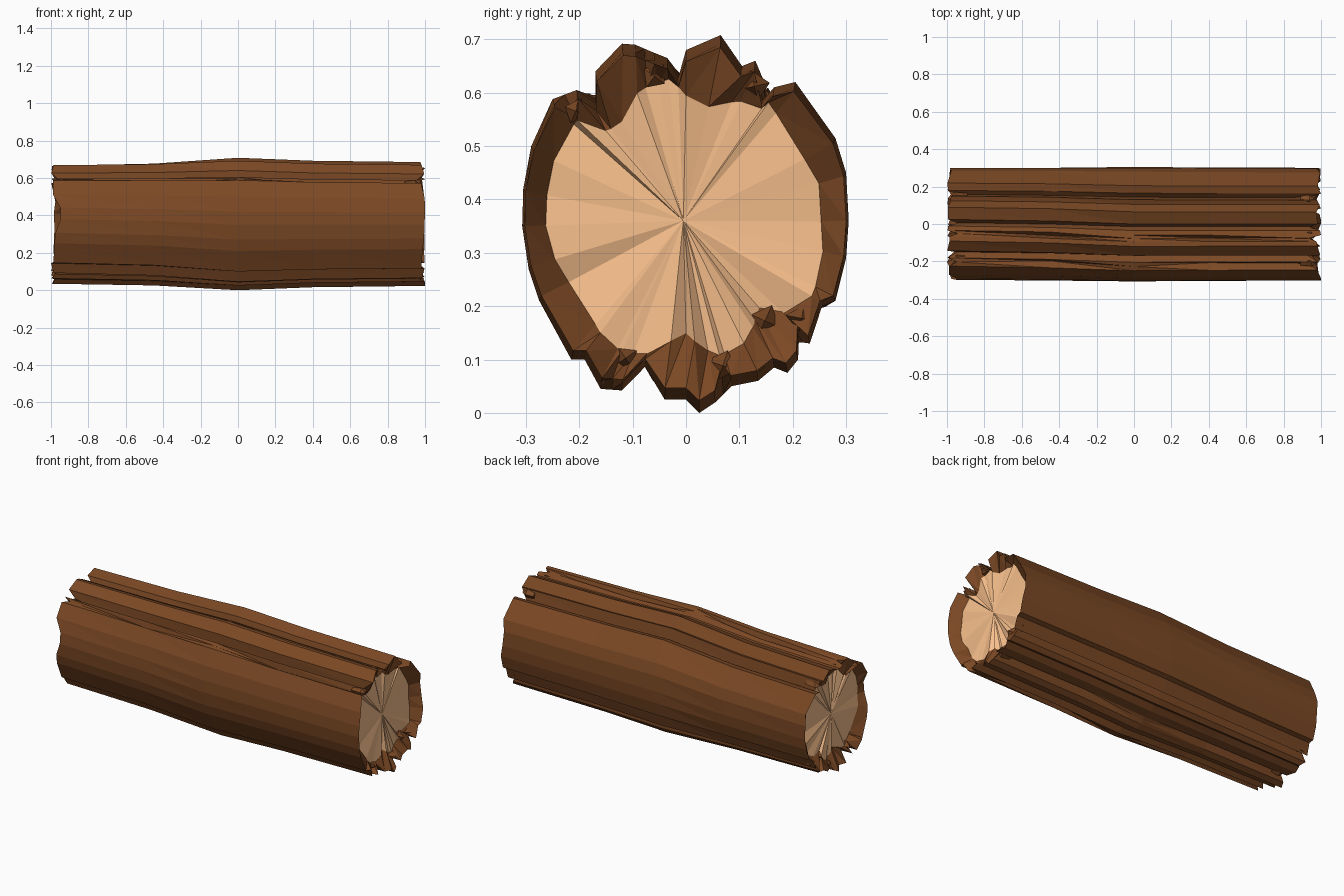
import bpy, bmesh, math, random
from mathutils import Vector

if "Cube" in bpy.data.objects:
    bpy.data.objects.remove(bpy.data.objects["Cube"])
random.seed(4)
CY, CZ = 0.0, 0.355

# Bark outline (y, z), counter-clockwise, with the cracks between plates
OUTER = [(.305, .36), (.30, .45), (.28, .515), (.205, .62), (.165, .61), (.15, .595),
         (.13, .66), (.105, .65), (.065, .708), (.0, .68), (-.015, .64), (-.035, .665),
         (-.06, .675), (-.08, .65), (-.095, .69), (-.12, .692), (-.17, .64), (-.177, .59),
         (-.205, .605), (-.22, .575), (-.25, .588), (-.29, .50), (-.305, .42), (-.307, .35),
         (-.295, .27), (-.275, .21), (-.215, .10), (-.19, .10), (-.16, .045), (-.14, .06),
         (-.12, .042), (-.08, .075), (-.04, .025), (.0, .025), (.025, .0), (.055, .02),
         (.07, .065), (.085, .05), (.135, .06), (.165, .085), (.19, .075), (.21, .10),
         (.222, .165), (.232, .13), (.255, .2), (.28, .21), (.30, .29)]
CRACKS = {5, 10, 13, 17, 19, 29, 31, 36, 42}
# Cracks that run out at the middle, at the right end, at the left end
FADE = {0: {13, 19, 29, 36}, 1: {13, 29}, -1: {19, 13}}
# Edge of the cut wood (y, z)
INNER = [(.255, .37), (.25, .45), (.20, .51), (.155, .60), (.105, .60), (.02, .58),
         (-.03, .645), (-.09, .62), (-.125, .55), (-.155, .54), (-.20, .57), (-.23, .53),
         (-.265, .40), (-.265, .33), (-.19, .20), (-.145, .11), (-.08, .09), (-.055, .11),
         (0, .135), (.06, .09), (.10, .10), (.14, .19), (.21, .17), (.235, .20)]


def polar(p):
    return math.atan2(p[1] - CZ, p[0] - CY) % math.tau, math.hypot(p[0] - CY, p[1] - CZ)


POLAR = sorted(polar(p) for p in INNER)
POLAR = [(POLAR[-1][0] - math.tau, POLAR[-1][1])] + POLAR + [(POLAR[0][0] + math.tau, POLAR[0][1])]


def wood_edge(p):
    a, r_out = polar(p)
    for (a0, r0), (a1, r1) in zip(POLAR, POLAR[1:]):
        if a0 <= a <= a1:
            r = r0 + (r1 - r0) * (a - a0) / max(a1 - a0, 1e-6)
            break
    r = min(r, r_out * .96)
    return CY + r * math.cos(a), CZ + r * math.sin(a)


def place(p, x, rot, sy, sz):
    # twist around the elliptical section, then squash
    u, v = (p[0] - CY) / .305, (p[1] - CZ) / .355
    c, s = math.cos(rot), math.sin(rot)
    return Vector((x, CY + .305 * sy * (u * c - v * s), CZ + .355 * sz * (u * s + v * c)))


def material(name, col):
    m = bpy.data.materials.new(name)
    m.diffuse_color = (*col, 1)
    m.use_nodes = True
    m.node_tree.nodes["Principled BSDF"].inputs["Base Color"].default_value = m.diffuse_color
    return m


BARK = material("bark", (.20, .066, .018))
WOOD = material("cut_wood", (.93, .52, .26))


def finish(bm, name, mat):
    bmesh.ops.recalc_face_normals(bm, faces=bm.faces)
    me = bpy.data.meshes.new(name)
    bm.to_mesh(me)
    bm.free()
    me.materials.append(mat)
    ob = bpy.data.objects.new(name, me)
    bpy.context.collection.objects.link(ob)
    return ob


def bridge(bm, a, b):
    n = len(a)
    for i in range(n):
        j = (i + 1) % n
        bm.faces.new((a[i], a[j], b[j]))
        bm.faces.new((a[i], b[j], b[i]))


# Sections along the log: x, twist, width scale, height scale, crack depth
SECTIONS = [(-1, -.09, .975, .90, .97), (-.45, -.06, .985, .925, .96), (0, 0, 1, 1, .96),
            (.4, 0, .99, .955, .95), (1, 0, .985, .935, .97)]

# Bark shell, with chipped rims folding in to the wood
bm = bmesh.new()
rings, lips = [], {}
for x, rot, sy, sz, depth in SECTIONS:
    ring, lip = [], []
    for i, p in enumerate(OUTER):
        q = p
        if i in FADE.get(x, ()):
            q = [(a + b) / 2 for a, b in zip(OUTER[i - 1], OUTER[i + 1])]
        elif i in CRACKS:
            q = (CY + (p[0] - CY) * depth, CZ + (p[1] - CZ) * depth)
        xx = x
        if abs(x) == 1:
            xx = x * (random.uniform(.93, .95) if i in CRACKS else random.uniform(.975, 1))
            if x < 0 and i in (22, 23):
                xx = -.95
            lip.append(bm.verts.new(place(wood_edge(p), x * random.uniform(.93, .955), rot, sy, sz)))
        ring.append(bm.verts.new(place(q, xx, rot, sy, sz)))
    rings.append(ring)
    if lip:
        lips[x] = lip
for a, b in zip(rings, rings[1:]):
    bridge(bm, a, b)
for x, ring in ((-1, rings[0]), (1, rings[-1])):
    bridge(bm, ring, lips[x])
edges = {x: [v.co.copy() for v in lip] for x, lip in lips.items()}
finish(bm, "bark", BARK)

# Cut wood faces, fans around the centre
for x, name in ((-1, "cut_face_left"), (1, "cut_face_right")):
    bm = bmesh.new()
    c = bm.verts.new((x * .94, -.005, .36))
    vs = [bm.verts.new(co) for co in edges[x]]
    for i in range(len(vs)):
        bm.faces.new((c, vs[i], vs[(i + 1) % len(vs)]))
    ob = finish(bm, name, WOOD)
    if (ob.data.polygons[0].normal.x > 0) != (x > 0):
        ob.data.flip_normals()

# Splinters wedged in the cracks at both ends
CHIPS = [(-.06, .65), (-.21, .58), (.13, .63), (-.115, .085), (.07, .07), (.15, .16), (.22, .165)]
for section, name in ((SECTIONS[0], "splinters_left"), (SECTIONS[-1], "splinters_right")):
    x, rot, sy, sz, _ = section
    bm = bmesh.new()
    for p in CHIPS:
        c = place(p, x * .93, rot, sy, sz)
        spin = random.uniform(0, 1.5)
        tip, base = [], []
        for k in range(4):
            d = Vector((0, math.cos(k * math.tau / 4 + spin), math.sin(k * math.tau / 4 + spin)))
            r = random.uniform(.02, .032)
            tip.append(bm.verts.new(c + d * r + Vector((x * random.uniform(.0, .03), 0, 0))))
            base.append(bm.verts.new(c + d * r * .7 - Vector((x * .04, 0, 0))))
        bridge(bm, tip, base)
        top = bm.verts.new(c + Vector((x * .045, 0, 0)))
        for k in range(4):
            bm.faces.new((tip[k], tip[(k + 1) % 4], top))
        bm.faces.new(base)
    finish(bm, name, BARK)
